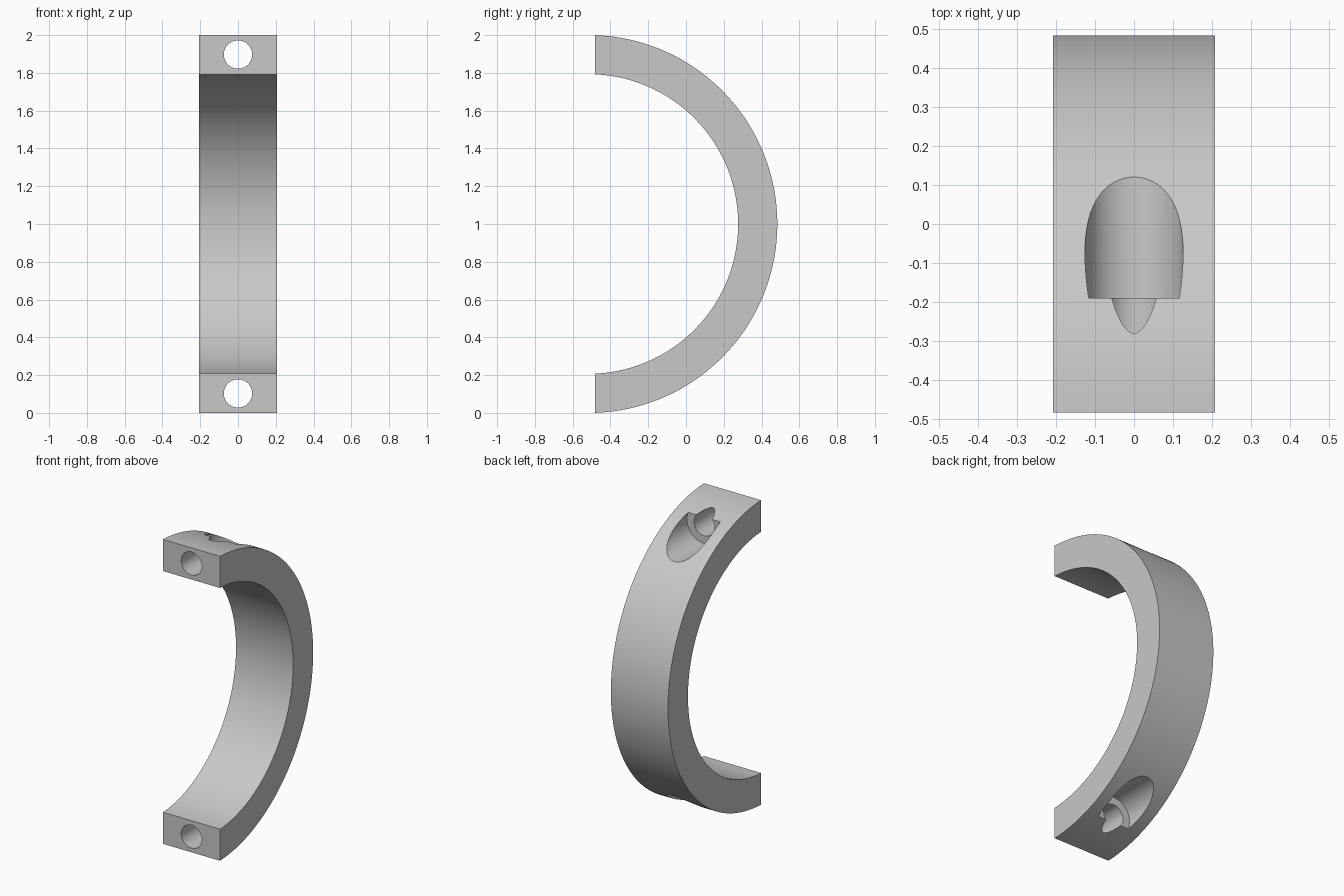
import bpy
import bmesh
import math
from mathutils import Matrix

if "Cube" in bpy.data.objects:
    bpy.data.objects.remove(bpy.data.objects["Cube"])

# Ring dimensions
FRONT_Y, CENTRE_Y, CENTRE_Z = -0.483, -0.517, 1.0
OUTER, INNER, HALF_WIDTH = 1.0005, 0.793, 0.2075
STEPS = 96
BOLT_OFFSET = 0.897

grey = bpy.data.materials.new("plain_grey")
grey.use_nodes = True
colour = (0.58, 0.58, 0.58, 1)
grey.diffuse_color = colour
grey.node_tree.nodes["Principled BSDF"].inputs["Base Color"].default_value = colour


def make_object(name, bm):
    bmesh.ops.recalc_face_normals(bm, faces=bm.faces)
    mesh = bpy.data.meshes.new(name)
    bm.to_mesh(mesh)
    bm.free()
    mesh.materials.append(grey)
    obj = bpy.data.objects.new(name, mesh)
    bpy.context.collection.objects.link(obj)
    return obj


def arc(radius):
    """Points of a half circle whose ends lie on the flat front plane."""
    start = math.asin((FRONT_Y - CENTRE_Y) / radius)
    for i in range(STEPS + 1):
        a = start + (math.pi - 2 * start) * i / STEPS
        yield (-HALF_WIDTH, CENTRE_Y + radius * math.sin(a), CENTRE_Z + radius * math.cos(a))


# Half ring: a strip of quads, extruded across its width
bm = bmesh.new()
outer = [bm.verts.new(p) for p in arc(OUTER)]
inner = [bm.verts.new(p) for p in arc(INNER)]
for i in range(STEPS):
    bm.faces.new((outer[i], outer[i + 1], inner[i + 1], inner[i]))
side = bmesh.ops.extrude_face_region(bm, geom=bm.faces[:])
moved = [v for v in side["geom"] if isinstance(v, bmesh.types.BMVert)]
bmesh.ops.translate(bm, verts=moved, vec=(2 * HALF_WIDTH, 0, 0))
ring = make_object("half_ring_clamp", bm)


def cut_bore(name, radius, y_start, y_end, z):
    bm = bmesh.new()
    place = Matrix.Translation((0, (y_start + y_end) / 2, z)) @ Matrix.Rotation(math.pi / 2, 4, "X")
    bmesh.ops.create_cone(bm, cap_ends=True, segments=64, radius1=radius, radius2=radius,
                          depth=y_end - y_start, matrix=place)
    cutter = make_object(name, bm)
    cutter.hide_render = True
    mod = ring.modifiers.new(name, "BOOLEAN")
    mod.operation = "DIFFERENCE"
    mod.solver = "EXACT"
    mod.object = cutter
    bpy.context.view_layer.objects.active = ring
    bpy.ops.object.modifier_apply(modifier=mod.name)
    bpy.data.objects.remove(cutter)


# Bolt hole and wider head recess at each end
for sign in (1, -1):
    z = CENTRE_Z + sign * BOLT_OFFSET
    cut_bore("bolt_hole", 0.075, -0.7, 0.1, z)
    cut_bore("head_recess", 0.126, -0.19, 0.4, z)

# Smooth curved walls, keep the rims sharp
bpy.ops.object.select_all(action="DESELECT")
ring.select_set(True)
bpy.context.view_layer.objects.active = ring
bpy.ops.object.shade_smooth_by_angle(angle=math.radians(25))
